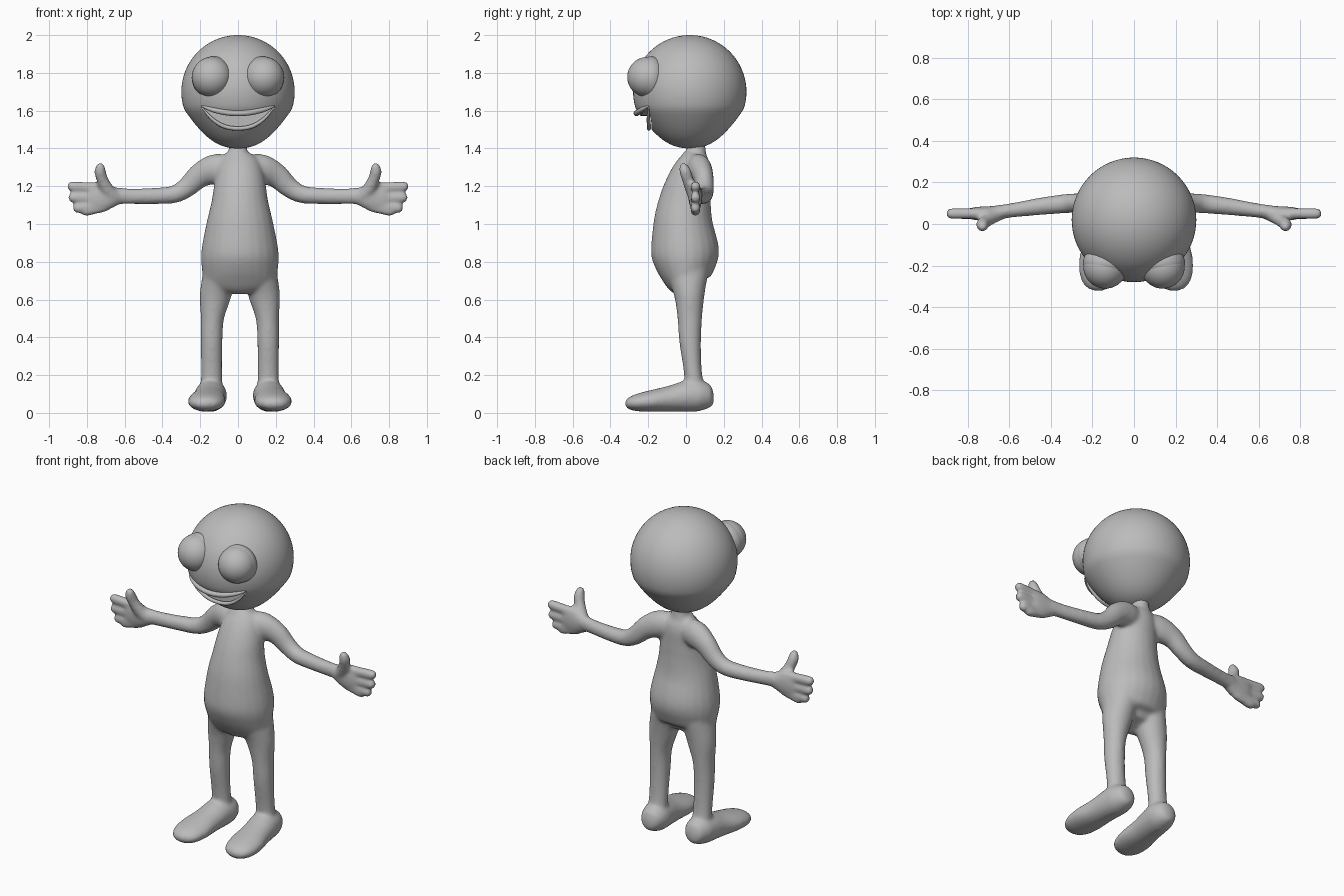
import bpy, bmesh, math
from mathutils import Vector

if "Cube" in bpy.data.objects:
    bpy.data.objects.remove(bpy.data.objects["Cube"])

grey = bpy.data.materials.new("plain grey")
grey.use_nodes = True
COLOUR = (0.5, 0.5, 0.5, 1)
grey.diffuse_color = COLOUR
grey.node_tree.nodes["Principled BSDF"].inputs["Base Color"].default_value = COLOUR


def finish(bm, name):
    bmesh.ops.recalc_face_normals(bm, faces=bm.faces)
    me = bpy.data.meshes.new(name)
    bm.to_mesh(me)
    bm.free()
    me.materials.append(grey)
    ob = bpy.data.objects.new(name, me)
    bpy.context.collection.objects.link(ob)
    me.shade_smooth()
    return ob


def spline(pts, steps=6):
    """Smooth a list of (x, y, z, side radius, other radius) points."""
    p = [Vector(q) for q in pts]
    p = [p[0] * 2 - p[1]] + p + [p[-1] * 2 - p[-2]]
    out = []
    for a, b, c, d in zip(p, p[1:], p[2:], p[3:]):
        for i in range(steps):
            t = i / steps
            out.append(0.5 * (2 * b + (c - a) * t + (2 * a - 5 * b + 4 * c - d) * t * t
                              + (3 * b - a - 3 * c + d) * t ** 3))
    return out + [p[-2]]


def loft(bm, pts, side, sx=1, dx=0, n=24):
    """Elliptical tube through the points, closed at both ends."""
    path = spline(pts)
    pos = [Vector(q[:3]) for q in path]
    rings = []
    for i, q in enumerate(path):
        t = (pos[min(i + 1, len(pos) - 1)] - pos[max(i - 1, 0)]).normalized()
        s = Vector(side)
        s = (s - t * s.dot(t)).normalized()
        u = t.cross(s)
        ring = []
        for k in range(n):
            a = math.tau * k / n
            v = pos[i] + s * (max(q[3], 0.005) * math.cos(a)) + u * (max(q[4], 0.005) * math.sin(a))
            ring.append(bm.verts.new((v.x * sx + dx, v.y, v.z)))
        rings.append(ring)
    for r, s in zip(rings, rings[1:]):
        for k in range(n):
            bm.faces.new((r[k], r[(k + 1) % n], s[(k + 1) % n], s[k]))
    bm.faces.new(rings[0])
    bm.faces.new(rings[-1])


def finger(base, tip, r):
    a, b = Vector(base), Vector(tip)
    d = (b - a).normalized()
    stops = [(a, r), (a.lerp(b, 0.5), r), (b - d * r, r), (b - d * r * 0.3, r * 0.75), (b, r * 0.2)]
    return [(*p, q, q) for p, q in stops]


X, Y = (1, 0, 0), (0, 1, 0)
body = bmesh.new()

# Torso and neck
loft(body, [(.01, .02, .65, .11, .06), (.01, .005, .69, .185, .11), (.01, 0, .75, .2, .15),
            (.01, -.005, .85, .205, .18), (.01, -.015, 1, .178, .158), (.01, -.005, 1.12, .15, .138),
            (.01, .015, 1.22, .135, .118), (.005, .04, 1.31, .115, .093), (0, .05, 1.36, .08, .068),
            (0, .055, 1.39, .05, .05), (0, .05, 1.45, .05, .05)], X)

for sx in (-1, 1):
    # Leg
    loft(body, [(.105, .01, .74, .09, .11), (.13, .018, .62, .083, .08), (.146, .02, .5, .062, .065),
                (.15, .022, .38, .058, .058), (.15, .036, .22, .056, .048), (.15, .05, .1, .06, .055)],
         X, sx, .01)
    # Foot
    loft(body, [(.15, .147, .085, .02, .025), (.15, .13, .085, .055, .058), (.15, .08, .09, .08, .08),
                (.155, .02, .09, .085, .085), (.165, -.08, .075, .088, .07), (.175, -.18, .063, .1, .058),
                (.18, -.26, .054, .09, .046), (.182, -.305, .048, .06, .03), (.182, -.322, .046, .02, .012)],
         X, sx, .01)
    # Arm
    loft(body, [(.03, .05, 1.29, .06, .07), (.12, .07, 1.29, .065, .08), (.2, .09, 1.258, .055, .066),
                (.27, .1, 1.195, .048, .054), (.34, .097, 1.157, .046, .047), (.45, .085, 1.148, .042, .043),
                (.58, .067, 1.147, .035, .042), (.66, .056, 1.15, .034, .045)], Y, sx)
    # Palm
    loft(body, [(.62, .06, 1.148, .032, .038), (.68, .05, 1.143, .037, .065), (.74, .05, 1.14, .034, .083),
                (.78, .05, 1.138, .028, .08), (.8, .05, 1.138, .014, .06)], Y, sx)
    # Fingers and thumb
    for base, tip, r in (((.7, .05, 1.19), (.905, .05, 1.2), .027),
                         ((.7, .05, 1.14), (.9, .05, 1.14), .027),
                         ((.7, .05, 1.1), (.875, .05, 1.082), .027),
                         ((.7, .05, 1.09), (.83, .05, 1.06), .025)):
        loft(body, finger(base, tip, r), Y, sx)
    loft(body, [(.65, .05, 1.14, .035, .035), (.69, .03, 1.18, .033, .036), (.72, .008, 1.24, .031, .031),
                (.73, -.005, 1.28, .031, .031), (.725, -.016, 1.31, .022, .022), (.72, -.02, 1.322, .008, .008)],
         Y, sx)

# Fuse the body into one soft skin
skin = finish(body, "body")
fuse = skin.modifiers.new("fuse", "REMESH")
fuse.mode = "VOXEL"
fuse.voxel_size = 0.01
fuse.use_smooth_shade = True
soften = skin.modifiers.new("soften", "SMOOTH")
soften.factor = 0.5
soften.iterations = 10


def ball(name, centre, scale, taper=0):
    bm = bmesh.new()
    bmesh.ops.create_uvsphere(bm, u_segments=64, v_segments=40, radius=1)
    for v in bm.verts:
        k = 1 - taper * max(0, -v.co.z - 0.3) * math.sqrt(max(0, 1 - v.co.z ** 2))
        v.co = Vector((v.co.x * k * scale[0], v.co.y * k * scale[1], v.co.z * scale[2])) + Vector(centre)
    return finish(bm, name)


# Head
head = ball("head", (0, .02, 1.7), (.3, .3, .3), .35)

# Mouth cavity: a smile-shaped prism cut from the head
N, W = 24, .195
xs = [W * (2 * i / N - 1) for i in range(N + 1)]
upper = [(x, 1.572 + .055 * (x / W) ** 2) for x in xs]
lower = [(x, 1.502 + .125 * abs(x / W) ** 2.4) for x in reversed(xs[1:-1])]
bm = bmesh.new()
front = bm.faces.new([bm.verts.new((x, -.45, z)) for x, z in upper + lower])
moved = bmesh.ops.extrude_face_region(bm, geom=[front])["geom"]
for v in moved:
    if isinstance(v, bmesh.types.BMVert):
        v.co.y = -.175
cutter = finish(bm, "mouth_cutter")
cutter.hide_render = True
cutter.hide_set(True)
cut = head.modifiers.new("mouth", "BOOLEAN")
cut.object = cutter
cut.operation = "DIFFERENCE"
cut.solver = "EXACT"
bpy.context.view_layer.objects.active = head
head.select_set(True)
bpy.ops.object.modifier_apply(modifier="mouth")
bpy.ops.object.shade_smooth_by_angle(angle=math.radians(35))
bpy.data.objects.remove(cutter)


# Lips follow the edges of the smile on the head surface
def lip(name, bend, r, out):
    bm = bmesh.new()
    pts = []
    for i in range(13):
        x = .19 * (i / 6 - 1)
        z = bend(abs(x / W))
        y = .02 - math.sqrt(.09 - x * x - (z - 1.7) ** 2)
        k = r * (1 - .75 * abs(x / W) ** 4)
        pts.append((x, y - out * (1 - (x / W) ** 2), z, k, k))
    loft(bm, pts, Y, n=12)
    finish(bm, name)


lip("upper_lip", lambda t: 1.586 + .04 * t * t, .015, .005)
lip("lower_lip", lambda t: 1.506 + .118 * t ** 2.4, .011, -.012)

# Eyes and the lids behind them
for sx, side in ((-1, "right"), (1, "left")):
    ball(side + "_eye", (sx * .138, -.205, 1.778), (.106, .106, .106))
    ball(side + "_eyelid", (sx * .13, -.185, 1.775), (.115, .085, .112))
